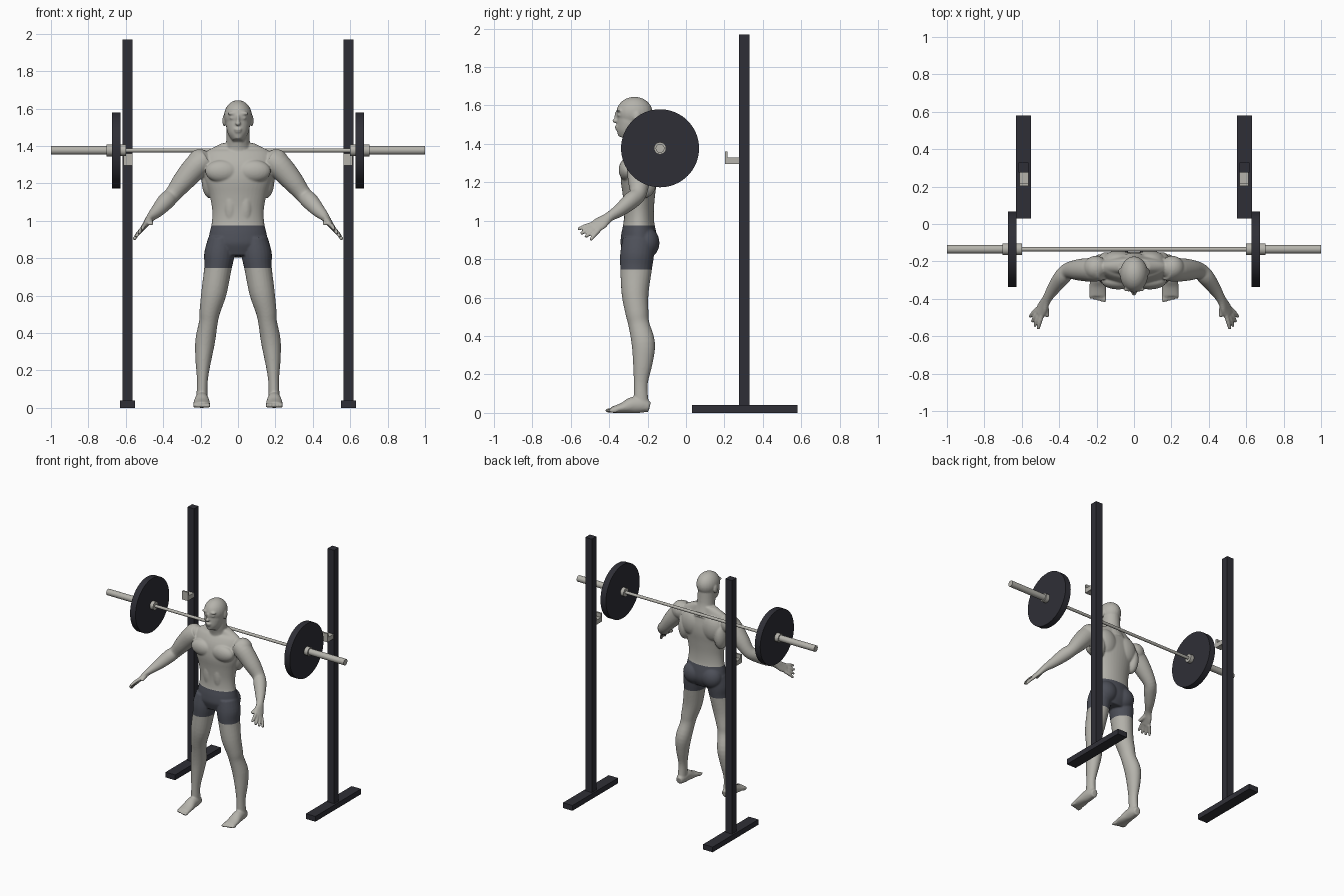
import bpy
import bmesh
import math
from mathutils import Vector, Matrix

cube = bpy.data.objects.get("Cube")
if cube:
    bpy.data.objects.remove(cube, do_unlink=True)


def material(name, rgb):
    mat = bpy.data.materials.new(name)
    mat.use_nodes = True
    color = (*rgb, 1)
    mat.diffuse_color = color
    mat.node_tree.nodes["Principled BSDF"].inputs["Base Color"].default_value = color
    return mat


SKIN = material("pale grey skin", (.46, .45, .41))
SHORTS = material("slate shorts", (.075, .08, .1))
IRON = material("black iron", (.028, .028, .037))
STEEL = material("bright steel", (.46, .45, .41))


def add_object(name, bm, *mats):
    bmesh.ops.recalc_face_normals(bm, faces=bm.faces)
    mesh = bpy.data.meshes.new(name)
    bm.to_mesh(mesh)
    bm.free()
    obj = bpy.data.objects.new(name, mesh)
    bpy.context.collection.objects.link(obj)
    for mat in mats:
        mesh.materials.append(mat)
    return obj


def box(name, low, high, mat):
    low, high = Vector(low), Vector(high)
    bm = bmesh.new()
    bmesh.ops.create_cube(bm, size=1)
    bmesh.ops.scale(bm, vec=high - low, verts=bm.verts)
    bmesh.ops.translate(bm, vec=(low + high) / 2, verts=bm.verts)
    return add_object(name, bm, mat)


def rod(name, x0, x1, radius, mat, sides=24):
    """Cylinder along the barbell axis."""
    bm = bmesh.new()
    bmesh.ops.create_cone(bm, cap_ends=True, segments=sides, radius1=radius,
                          radius2=radius, depth=abs(x1 - x0),
                          matrix=Matrix.Translation(((x0 + x1) / 2, -.135, 1.377))
                          @ Matrix.Rotation(math.pi / 2, 4, "Y"))
    for face in bm.faces:
        face.smooth = len(face.verts) == 4
    for edge in bm.edges:
        edge.smooth = all(len(f.verts) == 4 for f in edge.link_faces)
    return add_object(name, bm, mat)


# Rack and barbell
rod("bar_shaft", -.62, .62, .011, STEEL)
for side, s in (("left", 1), ("right", -1)):
    def span(a, b):
        return sorted((s * a, s * b))

    x0, x1 = span(.563, .618)
    box(side + "_post", (x0, .275, .03), (x1, .33, 1.97), IRON)
    b0, b1 = span(.551, .631)
    box(side + "_base", (b0, .03, 0), (b1, .58, .04), IRON)
    h0, h1 = span(.565, .612)
    box(side + "_hook_arm", (h0, .205, 1.295), (h1, .276, 1.33), STEEL)
    box(side + "_hook_lip", (h0, .203, 1.295), (h1, .216, 1.36), STEEL)
    rod(side + "_sleeve", s * .61, s, .023, STEEL)
    rod(side + "_inner_collar", s * .6, s * .63, .031, STEEL)
    rod(side + "_outer_collar", s * .67, s * .703, .032, STEEL, 16)
    rod(side + "_plate", s * .627, s * .673, .203, IRON, 64)


# Body shapes, all gathered in one mesh and fused afterwards
body = bmesh.new()
Y, Z = Vector((0, 1, 0)), Vector((0, 0, 1))


def blob(center, radii, s=1):
    place = Matrix.Translation((s * center[0], *center[1:])) @ Matrix.Diagonal((*radii, 1))
    bmesh.ops.create_uvsphere(body, u_segments=24, v_segments=16, radius=1, matrix=place)


def blend(a, b, c, d, t):
    """Smooth curve between b and c."""
    return (b * 2 + (c - a) * t + (a * 2 - b * 5 + c * 4 - d) * t * t
            + (b * 3 - a - c * 3 + d) * t ** 3) / 2


def loft(rows, s=1, ref=Y, steps=4, sides=24):
    """Skin oval rings given as x, y, z, width radius, depth radius."""
    rows = [Vector(r) for r in rows]
    fine = []
    for i in range(len(rows) - 1):
        a, d = rows[max(i - 1, 0)], rows[min(i + 2, len(rows) - 1)]
        fine += [blend(a, rows[i], rows[i + 1], d, k / steps) for k in range(steps)]
    fine.append(rows[-1])
    rings = []
    for i, row in enumerate(fine):
        before, after = fine[max(i - 1, 0)], fine[min(i + 1, len(fine) - 1)]
        along = Vector(after[:3]) - Vector(before[:3])
        u = along.cross(ref).normalized()
        v = along.cross(u).normalized()
        ring = []
        for k in range(sides):
            angle = math.tau * k / sides
            p = Vector(row[:3]) + u * row[3] * math.cos(angle) + v * row[4] * math.sin(angle)
            ring.append(body.verts.new((s * p.x, p.y, p.z)))
        rings.append(ring)
    for low, high in zip(rings, rings[1:]):
        for k in range(sides):
            n = (k + 1) % sides
            body.faces.new((low[k], low[n], high[n], high[k]))
    body.faces.new(rings[0])
    body.faces.new(rings[-1])


# Torso, neck and head
loft([(0, -.25, .81, .12, .07), (0, -.245, .87, .16, .095), (0, -.245, .93, .153, .092),
      (0, -.245, .99, .14, .08), (0, -.245, 1.06, .138, .078), (0, -.245, 1.14, .153, .085),
      (0, -.245, 1.22, .178, .095), (0, -.24, 1.29, .19, .09), (0, -.23, 1.35, .18, .07),
      (0, -.225, 1.38, .155, .05), (0, -.225, 1.415, .085, .045)], sides=40)
loft([(0, -.22, 1.33, .09, .07), (0, -.235, 1.4, .066, .062), (0, -.245, 1.45, .062, .064),
      (0, -.25, 1.52, .06, .065)])
loft([(0, -.312, 1.428, .028, .042), (0, -.303, 1.46, .051, .06), (0, -.29, 1.5, .063, .072),
      (0, -.28, 1.54, .066, .078)])
blob((0, -.268, 1.56), (.075, .095, .085))
blob((0, -.368, 1.52), (.014, .016, .012))
blob((0, -.358, 1.543), (.009, .016, .03))
blob((0, -.36, 1.489), (.022, .012, .007))
blob((0, -.356, 1.477), (.019, .012, .007))

for s in (1, -1):
    # Face and torso muscles
    blob((.03, -.349, 1.574), (.028, .013, .009), s)
    blob((.031, -.347, 1.55), (.014, .011, .007), s)
    blob((.074, -.255, 1.535), (.009, .02, .032), s)
    blob((.085, -.305, 1.265), (.09, .045, .06), s)
    blob((.15, -.21, 1.22), (.045, .06, .1), s)
    blob((.085, -.195, 1.27), (.085, .053, .1), s)
    blob((.04, -.285, 1.08), (.042, .042, .12), s)
    blob((.075, -.205, .885), (.08, .067, .08), s)
    blob((.205, -.235, 1.315), (.066, .065, .068), s)

    # Leg
    loft([(.09, -.245, .9, .07, .085), (.1, -.255, .82, .081, .088), (.108, -.26, .745, .073, .082),
          (.128, -.265, .62, .068, .07), (.15, -.255, .52, .056, .06), (.158, -.245, .46, .05, .055),
          (.175, -.222, .36, .053, .061), (.185, -.225, .26, .043, .051),
          (.19, -.235, .16, .03, .037), (.192, -.235, .09, .029, .037),
          (.193, -.23, .02, .031, .042)], s)
    # Foot and toes
    loft([(.193, -.19, .03, .024, .027), (.193, -.23, .04, .034, .04), (.194, -.28, .04, .038, .042),
          (.194, -.33, .026, .044, .027), (.194, -.385, .016, .046, .016)], s, Z)
    for k in range(5):
        blob((.158 + k * .018, -.396 + k * .005, .012), (.0105, .026, .012), s)

    # Arm
    loft([(.17, -.24, 1.33, .06, .06), (.22, -.245, 1.295, .066, .064),
          (.29, -.245, 1.215, .058, .058), (.35, -.25, 1.14, .044, .044),
          (.385, -.285, 1.105, .046, .044), (.43, -.345, 1.055, .036, .034),
          (.465, -.4, 1.02, .024, .026), (.489, -.445, .987, .017, .039),
          (.507, -.48, .964, .013, .036)], s)
    # Hand: fingers fan out across the palm
    reach = Vector((.4, -.76, -.5)).normalized()
    flat = reach.cross(Y).normalized()
    across = flat.cross(reach).normalized()
    for k in (-1.5, -.5, .5, 1.5):
        root = Vector((.503, -.47, .967)) + across * k * .018
        tip = root + reach * (.09 - abs(k + .3) * .008) + across * k * .014
        loft([(*root, .012, .012), (*((root + tip) / 2 + flat * .003), .0115, .0115),
              (*tip, .009, .009)], s, sides=12)
    root = Vector((.474, -.425, 1.003))
    tip = root + reach * .06 - across * .04 - flat * .022
    loft([(*root, .017, .017), (*((root + tip) / 2), .014, .014), (*tip, .01, .01)], s, sides=12)

# Fuse and soften the body
rough = add_object("body_rough", body)
fuse = rough.modifiers.new("fuse", "REMESH")
fuse.mode = "VOXEL"
fuse.voxel_size = .0055
soften = rough.modifiers.new("soften", "SMOOTH")
soften.factor = .5
soften.iterations = 5
graph = bpy.context.evaluated_depsgraph_get()
fused = bpy.data.meshes.new_from_object(rough.evaluated_get(graph))
bpy.data.objects.remove(rough, do_unlink=True)

# Cut the waistband and hem, then colour the shorts between them
HEM, WAIST = .747, .975
bm = bmesh.new()
bm.from_mesh(fused)
bpy.data.meshes.remove(fused)
for height in (HEM, WAIST):
    bmesh.ops.bisect_plane(bm, geom=bm.verts[:] + bm.edges[:] + bm.faces[:],
                           plane_co=(0, 0, height), plane_no=Z)
for vert in bm.verts:
    vert.co.z = max(vert.co.z, 0)
for face in bm.faces:
    mid = face.calc_center_median()
    face.smooth = True
    face.material_index = int(HEM < mid.z < WAIST and abs(mid.x) < .3)
add_object("athlete_body", bm, SKIN, SHORTS)
